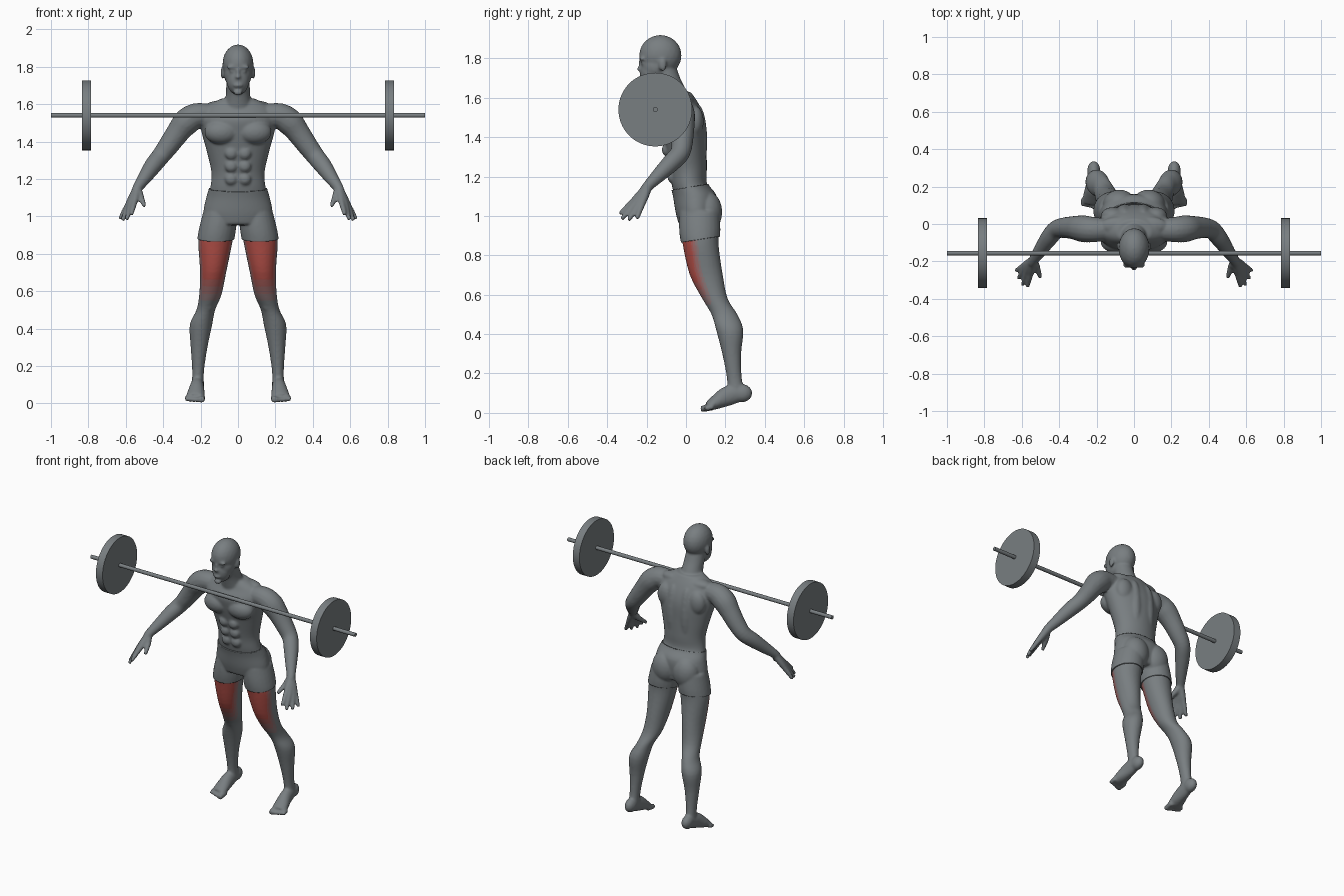
import bpy, bmesh, math
from mathutils import Vector, Matrix

old = bpy.data.objects.get("Cube")
if old:
    bpy.data.objects.remove(old, do_unlink=True)

GREY, RED = Vector((0.19, 0.21, 0.22)), Vector((0.46, 0.08, 0.065))


def material(name, color):
    m = bpy.data.materials.new(name)
    m.use_nodes = True
    m.diffuse_color = (*color, 1)
    m.node_tree.nodes["Principled BSDF"].inputs["Base Color"].default_value = (*color, 1)
    return m


skin = [material("slate grey", GREY),
        material("faint red", GREY.lerp(RED, 0.25)),
        material("soft red", GREY.lerp(RED, 0.5)),
        material("strong red", GREY.lerp(RED, 0.75)),
        material("muscle red", RED)]


def spline(pts, steps=4):
    """Smooth curve through points of any dimension."""
    out = []
    for i in range(len(pts) - 1):
        a, b = pts[max(i - 1, 0)], pts[i]
        c, d = pts[i + 1], pts[min(i + 2, len(pts) - 1)]
        for k in range(steps):
            t = k / steps
            out.append([q + 0.5 * t * (r - p + t * (2*p - 5*q + 4*r - s + t * (3*(q - r) + s - p)))
                        for p, q, r, s in zip(a, b, c, d)])
    return out + [list(pts[-1])]


def loft(bm, pts, side=1, level=False, n=24):
    """Closed tube through (x, y, z, half width, half depth) sections."""
    path = spline(pts)
    pos = [Vector((p[0] * side, p[1], p[2])) for p in path]
    rings = []
    for i, p in enumerate(path):
        u, v = Vector((1, 0, 0)), Vector((0, 1, 0))
        if not level:
            t = (pos[min(i + 1, len(pos) - 1)] - pos[max(i - 1, 0)]).normalized()
            u = t.cross(Vector((0, 0, 1))).normalized()
            v = u.cross(t)
        rings.append([bm.verts.new(pos[i] + u * p[3] * math.cos(a) + v * p[4] * math.sin(a))
                      for a in (2 * math.pi * k / n for k in range(n))])
    for r, s in zip(rings, rings[1:]):
        for k in range(n):
            bm.faces.new((r[k], r[(k + 1) % n], s[(k + 1) % n], s[k]))
    bm.faces.new(rings[0][::-1])
    bm.faces.new(rings[-1])


def tube(bm, pts, side=1):
    loft(bm, [(*p, p[3]) for p in pts], side, n=16)


def blob(bm, center, radii, side=1):
    c = Vector((center[0] * side, center[1], center[2]))
    bmesh.ops.create_icosphere(bm, subdivisions=3, radius=1,
                               matrix=Matrix.Translation(c) @ Matrix.Diagonal((*radii, 1)))


def add_object(name, bm, mats):
    mesh = bpy.data.meshes.new(name)
    bm.to_mesh(mesh)
    bm.free()
    for m in mats:
        mesh.materials.append(m)
    obj = bpy.data.objects.new(name, mesh)
    bpy.context.collection.objects.link(obj)
    return obj


bm = bmesh.new()

# Torso and neck
loft(bm, [(0, .055, .96, .16, .085), (0, .052, 1.02, .178, .098), (0, .045, 1.1, .163, .104),
          (0, .017, 1.16, .147, .09), (0, .01, 1.24, .143, .096), (0, -.003, 1.35, .168, .108),
          (0, -.017, 1.45, .195, .12), (0, -.03, 1.52, .205, .117), (0, -.03, 1.58, .18, .088),
          (0, -.04, 1.63, .09, .064)], level=True, n=40)
loft(bm, [(0, -.045, 1.56, .085, .075), (0, -.07, 1.64, .066, .07), (0, -.095, 1.7, .063, .066),
          (0, -.12, 1.77, .06, .066)], level=True)

# Skull, jaw and centre face features
for c, r in [((0, -.13, 1.815), (.083, .108, .104)), ((0, -.152, 1.76), (.075, .078, .08)),
             ((0, -.176, 1.73), (.061, .058, .083)), ((0, -.232, 1.745), (.016, .02, .012)),
             ((0, -.228, 1.77), (.01, .014, .032)), ((0, -.227, 1.7), (.025, .013, .011)),
             ((0, -.218, 1.662), (.025, .018, .016))]:
    blob(bm, c, r)

for s in (1, -1):
    # Brow, eye and ear
    blob(bm, (.033, -.222, 1.797), (.03, .015, .009), s)
    blob(bm, (.032, -.217, 1.775), (.014, .012, .008), s)
    blob(bm, (.083, -.118, 1.768), (.01, .02, .034), s)

    # Chest, back, seat and knee muscles
    for c, r in [((.088, -.095, 1.45), (.092, .062, .066)), ((.05, .058, 1.38), (.046, .05, .19)),
                 ((.115, .045, 1.48), (.062, .045, .08)), ((.08, -.01, 1.585), (.1, .05, .036)),
                 ((.078, .105, 1.02), (.082, .072, .1)), ((.16, .15, .535), (.036, .03, .045))]:
        blob(bm, c, r, s)
    for i in range(3):
        blob(bm, (.036, -.07 - .014 * i, 1.2 + .068 * i), (.034, .025, .034), s)

    # Arm
    tube(bm, [(.14, -.03, 1.54, .06), (.22, -.03, 1.538, .068), (.275, -.025, 1.505, .072),
              (.32, -.02, 1.45, .063), (.37, -.02, 1.38, .056), (.415, -.03, 1.32, .05),
              (.455, -.075, 1.27, .047), (.5, -.14, 1.205, .037), (.535, -.19, 1.155, .028),
              (.545, -.21, 1.13, .026)], s)

    # Fingers grow from the wrist and fuse into the palm
    wrist = Vector((.54, -.195, 1.145))
    for knuckle, tip in [((.553, -.265, 1.078), (.57, -.337, 1.01)),
                         ((.572, -.258, 1.067), (.595, -.327, .983)),
                         ((.585, -.24, 1.06), (.617, -.292, .978)),
                         ((.588, -.222, 1.062), (.632, -.25, .985)),
                         ((.518, -.23, 1.1), (.5, -.288, 1.055))]:
        k, t = Vector(knuckle), Vector(tip)
        tube(bm, [(*wrist, .024), (*wrist.lerp(k, .6), .021), (*k, .017),
                  (*k.lerp(t, .5), .0145), (*t, .011)], s)

    # Leg
    loft(bm, [(.095, .068, 1.02, .085, .095), (.11, .07, .93, .092, .098),
              (.122, .075, .85, .09, .091), (.133, .103, .7, .07, .084),
              (.148, .147, .58, .06, .065), (.172, .195, .5, .05, .066),
              (.198, .222, .42, .06, .069), (.208, .232, .3, .045, .048),
              (.213, .245, .18, .032, .038), (.215, .255, .1, .032, .044)], s, level=True)

    # Foot, heel and toes
    blob(bm, (.215, .285, .1), (.035, .052, .046), s)
    loft(bm, [(.215, .28, .105, .032, .045), (.219, .21, .085, .038, .05),
              (.225, .15, .053, .047, .036), (.23, .11, .032, .048, .022)], s)
    for i in range(5):
        x, r = .192 + .02 * i, (.017 if i == 0 else .013)
        tube(bm, [(x, .14, .03, r), (x, .11, .025, r), (x + .003, .075 + .007 * i, r + .002, r)], s)

# Fuse all flesh parts into one smooth skin
bmesh.ops.recalc_face_normals(bm, faces=bm.faces)
body = add_object("body", bm, skin)
fuse = body.modifiers.new("fuse", 'REMESH')
fuse.mode = 'VOXEL'
fuse.voxel_size = 0.007
soften = body.modifiers.new("soften", 'SMOOTH')
soften.factor, soften.iterations = 0.5, 7
fused = bpy.data.meshes.new_from_object(body.evaluated_get(bpy.context.evaluated_depsgraph_get()))
body.modifiers.clear()
body.data = fused
fused.name = "body"
fused.materials.clear()
for m in skin:
    fused.materials.append(m)
fused.shade_smooth()


def ramp(x, lo, hi):
    return min(max((x - lo) / (hi - lo), 0), 1)


# Front thigh muscles fade from red to grey
for f in fused.polygons:
    c = f.center
    f.material_index = 0
    if .5 < c.z < .9 and abs(c.x) < .3:
        strength = ramp(-f.normal.y, .1, .6) * ramp(c.z, .53, .68)
        f.material_index = round(4 * strength)

# Shorts: the hip part of the skin, trimmed and thickened
bm = bmesh.new()
bm.from_mesh(fused)
bmesh.ops.delete(bm, geom=[v for v in bm.verts if abs(v.co.x) > .35], context='VERTS')
for co, normal in [((0, .015, 1.145), (0, -.15, 1)), ((0, .07, .88), (0, .16, -1))]:
    bmesh.ops.bisect_plane(bm, geom=bm.verts[:] + bm.edges[:] + bm.faces[:],
                           plane_co=co, plane_no=normal, clear_outer=True)
for f in bm.faces:
    f.material_index = 0
shorts = add_object("shorts", bm, skin[:1])
cloth = shorts.modifiers.new("cloth", 'SOLIDIFY')
cloth.thickness, cloth.offset = 0.007, 1


# Barbell
def rod(name, x, radius, length, sides):
    bpy.ops.mesh.primitive_cylinder_add(vertices=sides, radius=radius, depth=length,
                                        location=(x, -.156, 1.54), rotation=(0, math.pi / 2, 0))
    obj = bpy.context.object
    obj.name = name
    obj.data.materials.append(skin[0])
    bpy.ops.object.shade_smooth_by_angle()


rod("bar", 0, .0125, 2, 24)
rod("left_plate", .81, .187, .05, 64)
rod("right_plate", -.81, .187, .05, 64)
